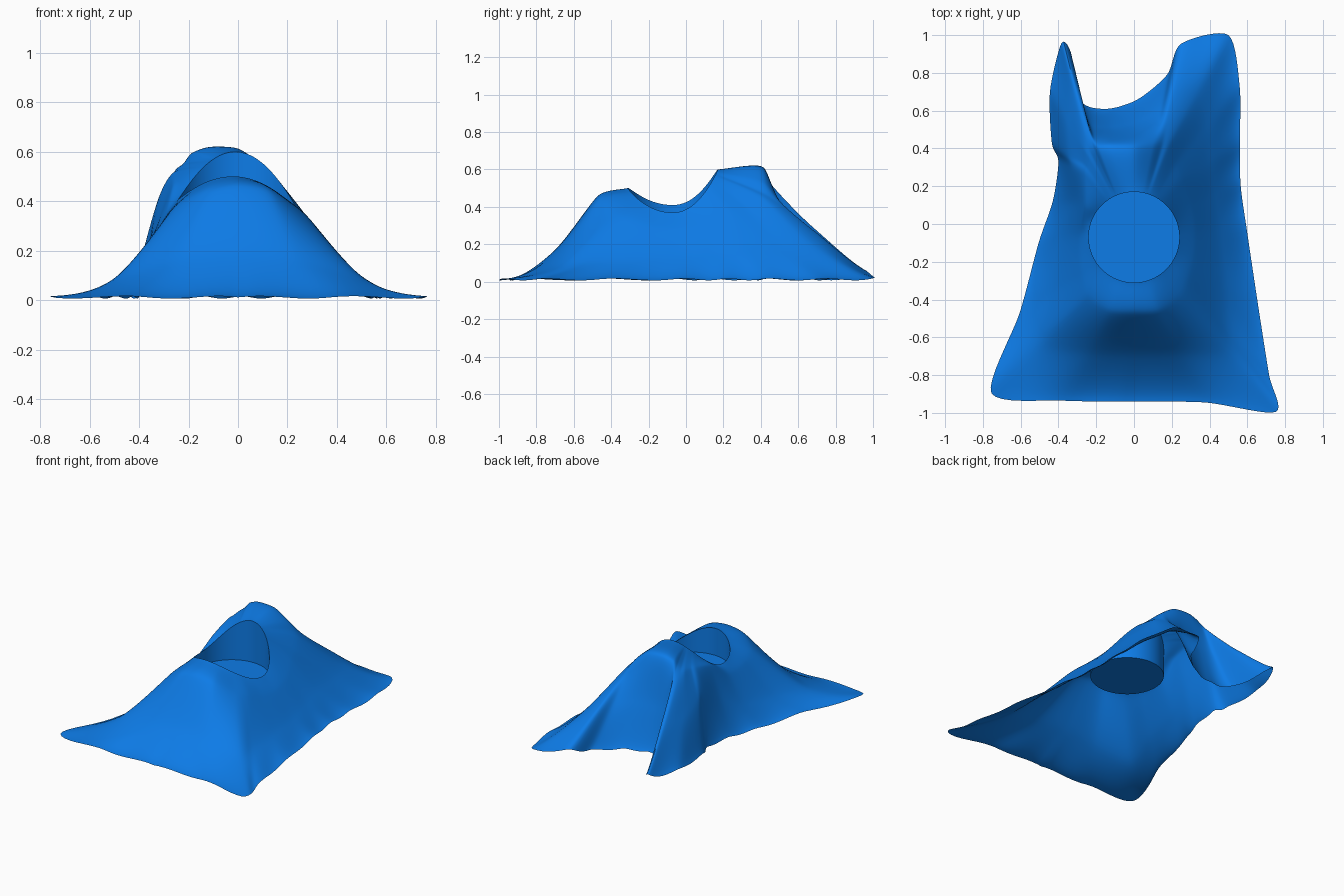
import bpy, bmesh, math
from mathutils import Vector

if "Cube" in bpy.data.objects:
    bpy.data.objects.remove(bpy.data.objects["Cube"])

HOLE = Vector((0, -0.07, 0))
RADIUS, FLOOR_Z = 0.24, 0.31

# Fold lines, counter-clockwise from the front:
# shoulder x, y, z, hem x, y, height left halfway down
FOLDS = [
    (.00, -.47, .46, .00, -.94, .36), (.13, -.46, .44, .38, -.945, .34),
    (.24, -.38, .37, .75, -.995, .24), (.28, -.30, .34, .715, -.80, .29),
    (.31, -.18, .30, .66, -.45, .36), (.32, -.05, .285, .60, -.05, .41),
    (.30, .10, .31, .565, .20, .44), (.25, .23, .375, .56, .42, .44),
    (.22, .32, .40, .56, .72, .40), (.18, .40, .45, .50, 1.0, .40),
    (.15, .425, .47, .25, .955, .57), (.10, .42, .53, .175, .79, .52),
    (.00, .415, .60, .02, .66, .50), (-.12, .415, .61, -.14, .61, .48),
    (-.19, .41, .59, -.28, .65, .50), (-.215, .405, .56, -.335, .91, .52),
    (-.235, .395, .54, -.385, .955, .53),
    (-.25, .37, .53, -.445, .70, .52), (-.255, .31, .52, -.435, .43, .64),
    (-.265, .26, .51, -.40, .33, .73), (-.265, .10, .46, -.43, .12, .55),
    (-.29, -.06, .35, -.505, -.10, .44), (-.28, -.25, .355, -.605, -.47, .34),
    (-.24, -.38, .39, -.755, -.895, .22), (-.13, -.46, .44, -.38, -.935, .34),
]


def hermite(a, b, c, d, t, k0, k1):
    """Smooth curve from b to c with tangent strengths k0 and k1."""
    m0, m1 = (c - a) * k0, (d - b) * k1
    t2, t3 = t * t, t * t * t
    return (b * (2*t3 - 3*t2 + 1) + m0 * (t3 - 2*t2 + t)
            + c * (3*t2 - 2*t3) + m1 * (t3 - t2))


def rim_point(p):
    """Point on the round hole's edge in the direction of p."""
    a = math.atan2(p.y - HOLE.y, p.x - HOLE.x)
    s = math.sin(a)
    z = 0.39 - 0.02 * math.cos(a) + (0.21 if s > 0 else 0.11) * abs(s) ** 2.1
    return Vector((RADIUS * math.cos(a), HOLE.y + RADIUS * s, z))


def fold(i):
    x, y, z, hx, hy, f = FOLDS[i % len(FOLDS)]
    return (Vector((x, y, z)),
            Vector(((x + hx) / 2, (y + hy) / 2, z * f)),
            Vector((hx, hy, 0.012)))


# Smooth the fold lines around the cloth, then sweep each from floor to hem
STEPS, RINGS = 8, 12
TENSION = (0.3, 0.3, 0.48, 0.4)
spokes = []
for i in range(len(FOLDS)):
    near = [fold(i + o) for o in (-1, 0, 1, 2)]
    for s in range(STEPS):
        keys = [hermite(*[n[k] for n in near], s / STEPS, 0.4, 0.4)
                for k in range(3)]
        n = i * STEPS + s
        keys[2].z = 0.012 + 0.005 * math.sin(n * 0.8)
        # the narrow pleat's tip and the back ridge lift slightly off the ground
        for tip in (10, 15.7):
            keys[2].z += 0.045 * math.exp(-(n / STEPS - tip) ** 2 * 3)
        rim = rim_point(keys[0])
        line = [rim] + keys
        ext = [2 * line[0] - line[1]] + line + [2 * line[3] - line[2]]
        flare = min(0.7, max(0.0, (0.52 - line[2].z / line[1].z) * 5))
        ext[-1].z = line[2].z * flare
        pts = [Vector((rim.x, rim.y, FLOOR_Z))]
        for k in range(3):
            for t in range(RINGS):
                pts.append(hermite(*ext[k:k + 4], t / RINGS,
                                   TENSION[k], TENSION[k + 1]))
        pts.append(keys[2])
        spokes.append(pts)

# Cloth with the round pocket
bm = bmesh.new()
grid = [[bm.verts.new(p) for p in pts] for pts in spokes]
centre = bm.verts.new((HOLE.x, HOLE.y, FLOOR_Z))
for a, b in zip(grid, grid[1:] + grid[:1]):
    bm.faces.new((centre, a[0], b[0]))
    for k in range(len(a) - 1):
        bm.faces.new((a[k], a[k + 1], b[k + 1], b[k]))
mesh = bpy.data.meshes.new("draped_cloth")
bm.to_mesh(mesh)
bm.free()
cloth = bpy.data.objects.new("draped_cloth", mesh)
bpy.context.collection.objects.link(cloth)

# Blue fabric
blue = bpy.data.materials.new("blue_fabric")
blue.diffuse_color = (0.004, 0.2, 0.8, 1)
blue.use_nodes = True
blue.node_tree.nodes["Principled BSDF"].inputs["Base Color"].default_value = blue.diffuse_color
mesh.materials.append(blue)

bpy.context.view_layer.objects.active = cloth
cloth.select_set(True)
bpy.ops.object.shade_smooth_by_angle(angle=math.radians(40))
